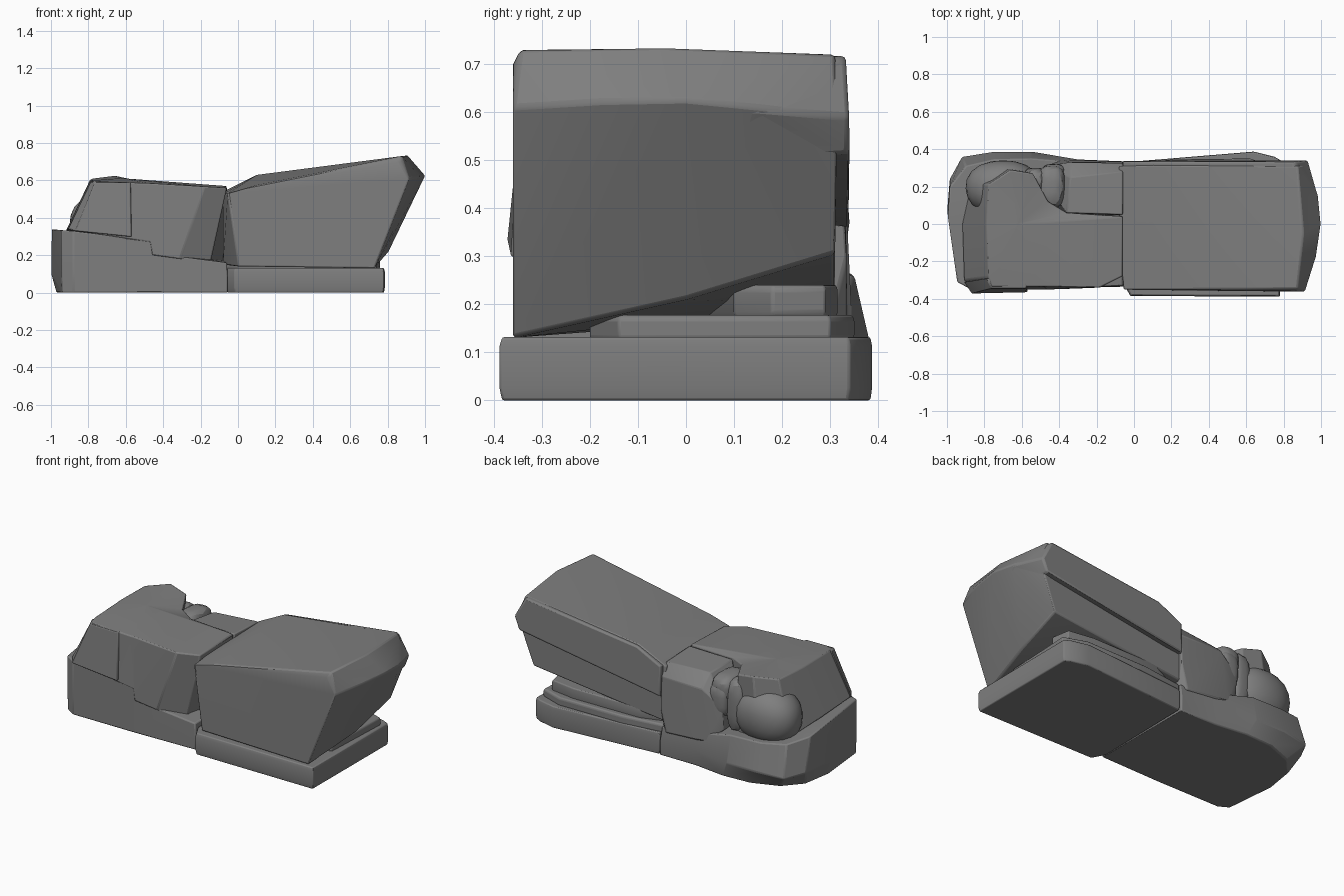
import bpy, bmesh
from mathutils import Vector

stone = bpy.data.materials.new("dark_stone")
stone.diffuse_color = (0.21, 0.21, 0.21, 1)


def finish(bm, name, bevel=0.012, angle=0.4):
    bmesh.ops.recalc_face_normals(bm, faces=bm.faces)
    me = bpy.data.meshes.new(name)
    bm.to_mesh(me)
    bm.free()
    me.materials.append(stone)
    ob = bpy.data.objects.new(name, me)
    bpy.context.collection.objects.link(ob)
    bpy.context.view_layer.objects.active = ob
    ob.select_set(True)
    if bevel:
        m = ob.modifiers.new("worn_edges", 'BEVEL')
        m.width, m.segments = bevel, 2
        m.limit_method, m.angle_limit = 'ANGLE', angle
    bpy.ops.object.shade_smooth_by_angle(angle=0.4)
    ob.select_set(False)
    return ob


def hull(name, pts, bevel=0.008):
    bm = bmesh.new()
    for p in pts:
        bm.verts.new(p)
    bmesh.ops.convex_hull(bm, input=bm.verts)
    junk = [v for v in bm.verts if not v.link_faces]
    bmesh.ops.delete(bm, geom=junk, context='VERTS')
    bmesh.ops.dissolve_limit(bm, angle_limit=0.08, verts=bm.verts, edges=bm.edges)
    return finish(bm, name, bevel)


def loft(name, rings, crown, bevel=0.007):
    # stacked outlines; the top is fanned to a crown point
    bm = bmesh.new()
    vs = [[bm.verts.new(p) for p in r] for r in rings]
    n = len(vs[0])
    top = bm.verts.new(crown)
    for i in range(n):
        j = (i + 1) % n
        for a, b in zip(vs, vs[1:]):
            bm.faces.new((a[i], a[j], b[j], b[i]))
        bm.faces.new((vs[-1][i], vs[-1][j], top))
    bmesh.ops.triangulate(bm, faces=[bm.faces.new(vs[0][::-1])])
    return finish(bm, name, bevel)


def slab(name, plan, z0, z1, inset=0.02, bevel=0.005):
    # flat stone with slightly drawn-in top and bottom
    c = sum((Vector(p) for p in plan), Vector((0, 0))) / len(plan)
    pts = []
    for z, s in ((z0, 1 - inset), (z0 + (z1 - z0) * .2, 1), (z1 - (z1 - z0) * .15, 1), (z1, 1 - inset)):
        pts += [(c.x + (x - c.x) * s, c.y + (y - c.y) * s, z) for x, y in plan]
    return hull(name, pts, bevel)


# right side: layered slabs under the leaning block
slab("right_base_slab", [(-.06, -.31), (-.02, -.385), (.78, -.388), (.785, .34), (.75, .36), (.64, .387),
                         (.2, .36), (-.05, .33)], 0, .132, .012)
slab("right_middle_slab", [(-.07, -.1), (0, -.2), (.6, -.2), (.74, -.14), (.76, .3), (.62, .35),
                           (.2, .345), (-.06, .31)], .12, .178)
slab("right_upper_slab", [(-.03, 0), (.66, .1), (.73, .18), (.71, .29), (.55, .315),
                          (.1, .31), (-.03, .27)], .17, .24)

# leaning block, with a slightly overhanging upper layer at the rear
hull("leaning_block", [
    (0, -.352, .14), (.73, -.36, .13), (.8, 0, .21), (.82, .31, .305), (-.08, .31, .2), (-.08, -.1, .15),
    (-.055, -.35, .53), (.1, -.35, .575), (.865, -.36, .70), (.915, -.36, .61),
    (.875, -.345, .73), (.905, -.05, .735), (.875, .31, .72), (.975, -.17, .622), (1.0, 0, .625),
    (.985, .15, .61), (.93, .315, .59), (-.08, .31, .54), (-.08, -.1, .53), (.1, .315, .63), (.9, .31, .52)])
hull("leaning_block_overhang", [
    (-.06, -.2, .51), (-.06, .335, .545), (.1, .334, .625), (.86, .332, .718), (.87, -.2, .71),
    (.93, .34, .59), (.985, .15, .605), (.98, 0, .61),
    (.93, .05, .497), (.9, .34, .515), (-.06, .338, .36), (-.04, -.2, .42)], .01)

# left side: stepped base stone
base_low = [(-.94, -.31, 0), (-.88, -.345, 0), (-.47, -.345, 0), (-.455, -.345, 0), (-.055, -.335, 0),
            (-.055, .335, 0), (-.3, .335, 0), (-.5, .36, 0), (-.68, .35, 0), (-.84, .29, 0),
            (-.94, .18, 0), (-.97, .0, 0)]
base_mid = [(-.945, -.31, .1), (-.88, -.345, .1), (-.47, -.345, .1), (-.455, -.345, .1), (-.055, -.335, .08),
            (-.055, .335, .09), (-.3, .345, .1), (-.55, .387, .1), (-.75, .387, .1), (-.92, .36, .09),
            (-.985, .24, .1), (-.998, .08, .1)]
base_top = [(-.945, -.31, .335), (-.88, -.345, .33), (-.47, -.345, .28), (-.455, -.345, .21), (-.06, -.33, .16),
            (-.06, .32, .17), (-.3, .33, .2), (-.55, .35, .26), (-.75, .345, .265), (-.9, .31, .28),
            (-.985, .2, .31), (-.995, .04, .34)]
loft("left_base", [base_low, base_mid, base_top], (-.5, 0, .25))

# left side: upper block with cut-away front corner
upper_low = [(-.91, -.30, .34), (-.86, -.35, .33), (-.47, -.35, .27), (-.46, -.35, .2), (-.31, -.345, .18),
             (-.15, -.28, .15), (-.08, .06, .16), (-.36, .06, .2), (-.48, .15, .25), (-.55, .28, .25),
             (-.7, .3, .25), (-.87, .22, .28), (-.92, .0, .33)]
upper_top = [(-.78, -.28, .6), (-.76, -.335, .595), (-.5, -.335, .585), (-.48, -.335, .585), (-.18, -.34, .567),
             (-.06, -.28, .56), (-.06, .04, .57), (-.36, .06, .575), (-.46, .12, .585), (-.54, .27, .6),
             (-.66, .29, .625), (-.78, .21, .61), (-.79, 0, .605)]
loft("left_upper_block", [upper_low, upper_top], (-.62, .0, .612))
hull("front_corner_block", [
    (-.91, -.31, .335), (-.87, -.372, .33), (-.57, -.365, .298), (-.565, -.3, .3),
    (-.785, -.29, .598), (-.765, -.345, .59), (-.575, -.345, .588), (-.57, -.3, .59)], .006)

# rear stones in the hollow of the left side
hull("rear_block", [
    (-.06, .29, .12), (-.1, .335, .15), (-.38, .345, .17), (-.47, .3, .25), (-.06, .04, .15), (-.4, .04, .2),
    (-.06, .335, .3), (-.06, .325, .48), (-.06, .28, .555), (-.06, .05, .565), (-.36, .06, .565),
    (-.34, .25, .55), (-.34, .33, .48), (-.47, .31, .38), (-.46, .2, .4)], .006)


def boulder(name, loc, size, power=2.2, wear=.04):
    bm = bmesh.new()
    bmesh.ops.create_icosphere(bm, subdivisions=3, radius=1)
    for v in bm.verts:
        # squared-off, slightly worn sphere
        d = v.co.normalized()
        k = 1 / sum(abs(c) ** power for c in d) ** (1 / power)
        v.co = Vector([loc[i] + d[i] * k * size[i] * (1 + wear * d[(i + 1) % 3]) for i in range(3)])
    return finish(bm, name, 0)


boulder("rear_boulder", (-.7, .19, .37), (.2, .15, .17))
for i, (loc, size) in enumerate([((-.44, .2, .48), (.07, .11, .085)), ((-.43, .26, .42), (.06, .06, .1)),
                                 ((-.53, .23, .4), (.06, .07, .16))]):
    boulder(f"rear_stone_{i + 1}", loc, size, 3.5)
